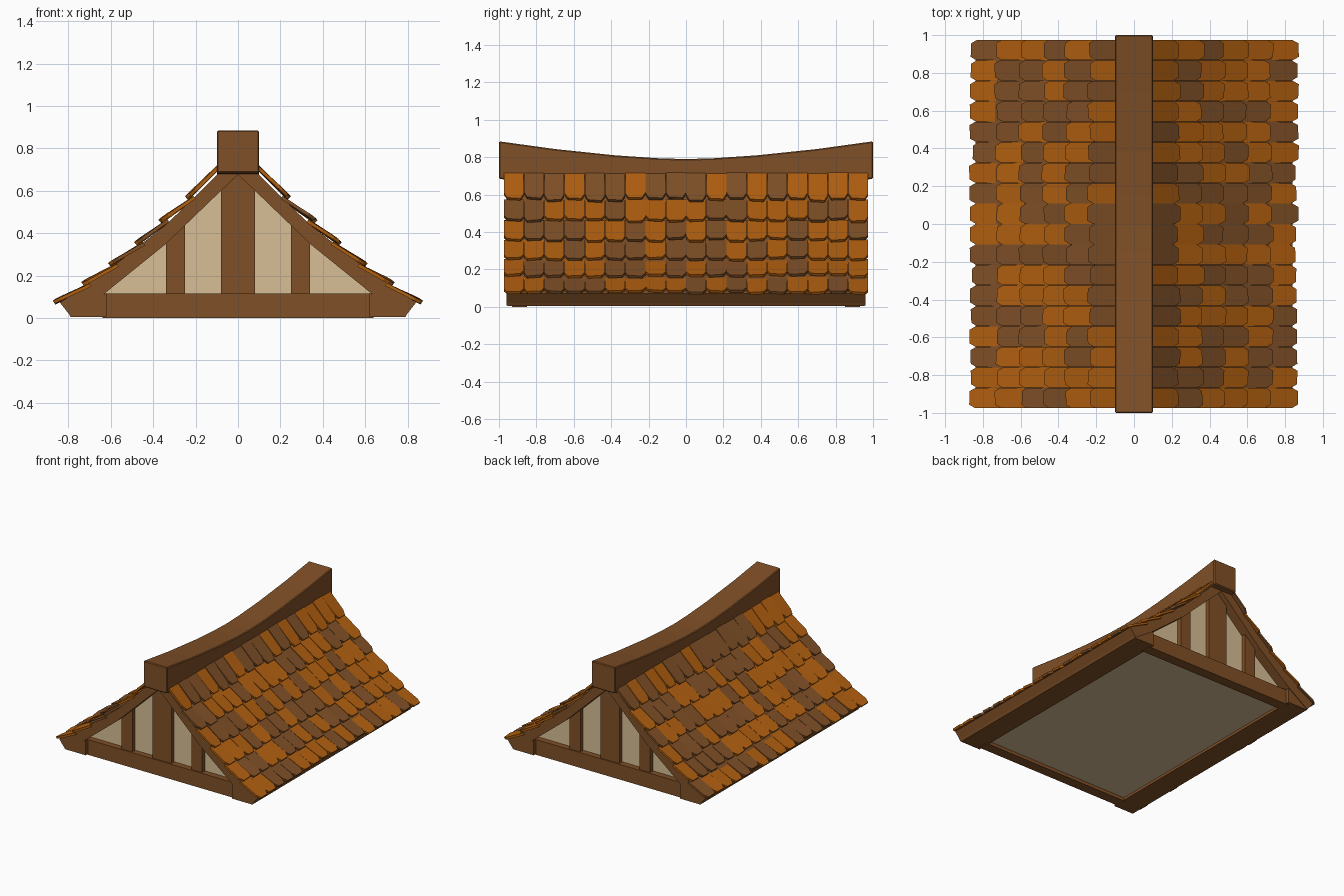
import bpy, bmesh, random
from mathutils import Vector

if "Cube" in bpy.data.objects:
    bpy.data.objects.remove(bpy.data.objects["Cube"])

random.seed(4)


def material(name, rgb):
    m = bpy.data.materials.new(name)
    m.diffuse_color = (*rgb, 1)
    m.use_nodes = True
    m.node_tree.nodes["Principled BSDF"].inputs["Base Color"].default_value = m.diffuse_color
    return m


WOOD = material("wood brown", (0.215, 0.080, 0.020))
ORANGE = material("tile orange", (0.440, 0.115, 0.005))
CREAM = material("plaster cream", (0.680, 0.515, 0.300))


def finish(name, bm, mats):
    bmesh.ops.recalc_face_normals(bm, faces=bm.faces)
    me = bpy.data.meshes.new(name)
    bm.to_mesh(me)
    bm.free()
    for m in mats:
        me.materials.append(m)
    ob = bpy.data.objects.new(name, me)
    bpy.context.collection.objects.link(ob)
    return ob


def add_loft(bm, rings, mat=0):
    """Skin a list of equal point rings and cap both ends."""
    vs = [[bm.verts.new(p) for p in r] for r in rings]
    n = len(vs[0])
    faces = [bm.faces.new(vs[0]), bm.faces.new(vs[-1])]
    for a, b in zip(vs, vs[1:]):
        for i in range(n):
            j = (i + 1) % n
            faces.append(bm.faces.new((a[i], a[j], b[j], b[i])))
    for f in faces:
        f.material_index = mat


def prism(name, outline, y0, y1, mat):
    """Extrude an xz outline along y."""
    bm = bmesh.new()
    add_loft(bm, [[(x, y, z) for x, z in outline] for y in (y0, y1)])
    return finish(name, bm, [mat])


# Roof profile for the right half: outer and inner edges, ridge to eave
OUTER = [(0, 0.775), (0.1, 0.675), (0.22, 0.555), (0.34, 0.44), (0.6, 0.235), (0.84, 0.072)]
INNER = [(0, 0.675), (0.08, 0.6), (0.345, 0.345), (0.63, 0.115), (0.79, 0.008)]


def inner_z(x):
    x = abs(x)
    for (x0, z0), (x1, z1) in zip(INNER, INNER[1:]):
        if x <= x1:
            return z0 + (z1 - z0) * (x - x0) / (x1 - x0)
    return INNER[-1][1]


# Roof slabs and eave beams on both sides
for s, side in ((1, "right"), (-1, "left")):
    prism(f"roof_slab_{side}", [(s * x, z) for x, z in OUTER + INNER[::-1]], -0.96, 0.96, WOOD)
    eave = [(0.62, 0.005), (0.79, 0.005), (0.815, 0.045), (0.62, 0.117)]
    prism(f"eave_beam_{side}", [(s * x, z) for x, z in eave], -0.955, 0.955, WOOD)

# Plaster infill: gable walls and the underside panel
lift = 0.008
half = [(x, z + lift) for x, z in INNER[:4]]
wall = [(-0.63, 0.025)] + [(-x, z) for x, z in half[:0:-1]] + half + [(0.63, 0.025)]
prism("plaster_infill", wall, -0.885, 0.885, CREAM)

# Gable timbers at the front and back
for s, end in ((-1, "front"), (1, "back")):
    prism(f"tie_beam_{end}", [(-0.64, 0), (0.64, 0), (0.64, 0.116), (-0.64, 0.116)],
          s * 0.85, s * 0.93, WOOD)
    for name, x0, x1 in (("left", -0.34, -0.25), ("middle", -0.08, 0.08), ("right", 0.25, 0.34)):
        xs = [x1, 0, x0] if name == "middle" else [x1, x0]
        top = [(x, inner_z(x) + lift) for x in xs]
        prism(f"gable_post_{name}_{end}", [(x0, 0.1), (x1, 0.1)] + top,
              s * 0.87, s * 0.92, WOOD)

# Sagging ridge beam
bm = bmesh.new()
rings = []
for y in (-1, -0.7, -0.38, -0.15, 0, 0.15, 0.38, 0.7, 1):
    z = 0.79 + 0.095 * abs(y) ** 1.6
    rings.append([(-0.1, y, z - 0.2), (0.1, y, z - 0.2), (0.1, y, z), (-0.1, y, z)])
add_loft(bm, rings)
ridge = finish("ridge_beam", bm, [WOOD])
bev = ridge.modifiers.new("soft_edges", "BEVEL")
bev.width = 0.006
bev.segments = 1
bev.limit_method = 'ANGLE'

# Overlapping tiles: lower edge of each row, starting at the ridge
ROWS = [(0.09, 0.725), (0.24, 0.578), (0.365, 0.468), (0.48, 0.363),
        (0.602, 0.263), (0.73, 0.172), (0.863, 0.085)]
COLS = 18
PITCH = 1.95 / COLS
# Tile outline: (fraction down the slope, fraction across)
TILE = [(0, -0.49), (0, 0.49), (0.82, 0.49), (1, 0.33), (1, -0.33), (0.82, -0.49)]

for s, side in ((1, "right"), (-1, "left")):
    bm = bmesh.new()
    for r in range(len(ROWS) - 1):
        a = Vector((ROWS[r][0], 0, ROWS[r][1]))
        b = Vector((ROWS[r + 1][0], 0, ROWS[r + 1][1]))
        d = (b - a).normalized()
        n = Vector((-d.z, 0, d.x))
        if r:  # tuck the head under the row above
            a = a - n * 0.024 - d * 0.02
        for c in range(COLS):
            yc = -0.975 + PITCH * (c + 0.5)
            foot = b + d * random.uniform(-0.012, 0.012)
            tilt = random.uniform(-0.006, 0.006)
            head = random.uniform(-0.003, 0.003)
            upper, lower = [], []
            for u, v in TILE:
                p = a.lerp(foot, u) + n * (tilt * 2 * v * u + head * (1 - u))
                q = p - n * 0.016
                y = yc + v * PITCH
                upper.append((s * p.x, y, p.z))
                lower.append((s * q.x, y, q.z))
            add_loft(bm, [lower, upper], random.choice((0, 1)))
    finish(f"roof_tiles_{side}", bm, [ORANGE, WOOD])
